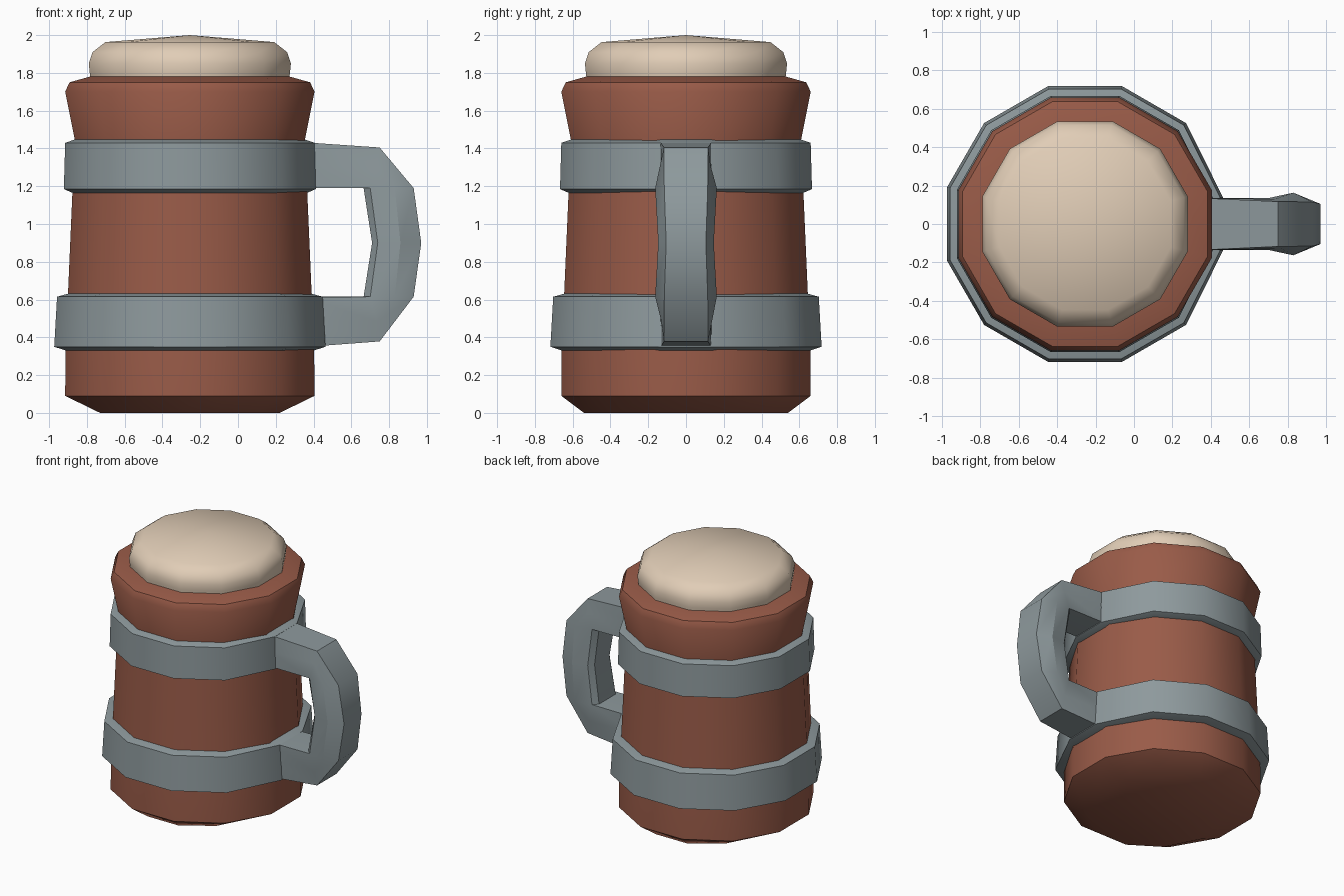
import bpy, bmesh, math

if "Cube" in bpy.data.objects:
    bpy.data.objects.remove(bpy.data.objects["Cube"])

CX = -0.255          # mug axis
SIDES = 12


def material(name, rgb):
    m = bpy.data.materials.new(name)
    m.diffuse_color = (*rgb, 1)
    m.use_nodes = True
    m.node_tree.nodes["Principled BSDF"].inputs["Base Color"].default_value = m.diffuse_color
    return m


BROWN = material("brown_wood", (0.32, 0.105, 0.065))
GREY = material("grey_metal", (0.27, 0.32, 0.335))
CREAM = material("cream_foam", (0.75, 0.61, 0.47))


def finish(name, bm, mat, angle):
    bmesh.ops.remove_doubles(bm, verts=bm.verts, dist=0.0005)
    bmesh.ops.recalc_face_normals(bm, faces=bm.faces)
    me = bpy.data.meshes.new(name)
    bm.to_mesh(me)
    bm.free()
    me.materials.append(mat)
    for p in me.polygons:
        p.use_smooth = True
    me.set_sharp_from_angle(angle=math.radians(angle))
    ob = bpy.data.objects.new(name, me)
    bpy.context.collection.objects.link(ob)
    return ob


def lathe(name, profile, mat, angle, squash=None, facet=None, tip=None):
    """Profile of (apothem, z); flats face the x and y axes."""
    bm = bmesh.new()
    rings = []
    for a, z in profile:
        r = a / math.cos(math.pi / SIDES)
        ring = []
        for i in range(SIDES):
            t = 2 * math.pi * (i + 0.5) / SIDES
            x, y = r * math.cos(t), r * math.sin(t)
            if squash and z == 0:
                x *= squash
            if facet and i in (0, SIDES - 1):     # narrow facet behind the handle
                y = math.copysign(facet, y)
            ring.append(bm.verts.new((CX + x, y, z)))
        rings.append(ring)
    for lo, hi in zip(rings, rings[1:]):
        for i in range(SIDES):
            j = (i + 1) % SIDES
            bm.faces.new((lo[i], lo[j], hi[j], hi[i]))
    bm.faces.new(rings[0][::-1])
    if tip:
        c = bm.verts.new((CX, 0, tip))
        for i in range(SIDES):
            bm.faces.new((rings[-1][i], rings[-1][(i + 1) % SIDES], c))
    else:
        bm.faces.new(rings[-1])
    return finish(name, bm, mat, angle)


# Tankard body with flared rim
lathe("mug_body", [(0.54, 0), (0.66, 0.09), (0.658, 0.34), (0.645, 0.63),
                   (0.622, 1.16), (0.61, 1.45), (0.66, 1.70), (0.637, 1.75),
                   (0.53, 1.78)], BROWN, 42, squash=0.88)

# Foam head
lathe("foam", [(0.525, 1.76), (0.53, 1.80), (0.535, 1.85), (0.515, 1.91),
               (0.447, 1.963)], CREAM, 60, tip=2.0)

# Metal bands
lathe("lower_band", [(0.64, 0.325), (0.718, 0.35), (0.703, 0.615), (0.63, 0.635)],
      GREY, 35, facet=0.14)
lathe("upper_band", [(0.61, 1.16), (0.667, 1.185), (0.66, 1.43), (0.60, 1.45)],
      GREY, 35, facet=0.135)

# Handle: sections of (x, half width, z) for outer edge, middle, inner edge, ridge
inner = [(0.70, 0.135, 1.19), (0.665, 0.10, 1.19)]
upper = [
    [(0.36, 0.135, 1.432), (0.36, 0.135, 1.31), (0.36, 0.135, 1.192), (0.36, 0.10, 1.19)],
    [(0.75, 0.117, 1.405), (0.735, 0.13, 1.31)] + inner,
    [(0.93, 0.115, 1.19), (0.83, 0.163, 1.19)] + inner,
]
middle = [[(0.97, 0.105, 0.90), (0.86, 0.147, 0.90), (0.74, 0.13, 0.90), (0.71, 0.09, 0.90)]]
lower = [[(x, w, 0.615 - (z - 1.19) * 1.1) for x, w, z in s] for s in reversed(upper)]

bm = bmesh.new()
loops = []
for s in upper + middle + lower:
    pts = [(x, -w, z) for x, w, z in s] + [(x, w, z) for x, w, z in reversed(s)]
    loops.append([bm.verts.new(p) for p in pts])
for a, b in zip(loops, loops[1:]):
    for i in range(8):
        j = (i + 1) % 8
        bm.faces.new((a[i], a[j], b[j], b[i]))
bm.faces.new(loops[0])
bm.faces.new(loops[-1][::-1])
finish("handle", bm, GREY, 33)
